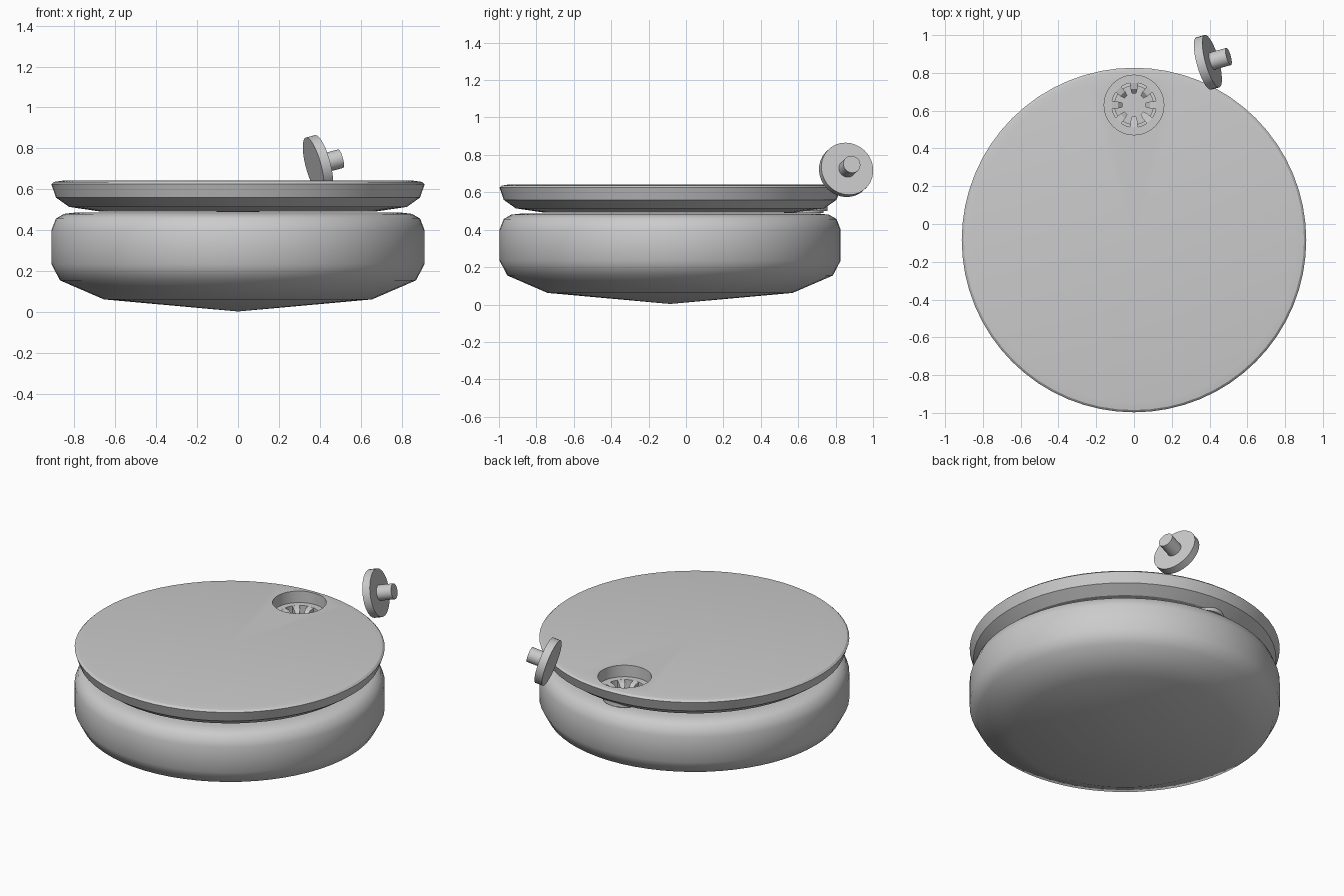
import bpy, bmesh, math
from mathutils import Vector, Matrix

if "Cube" in bpy.data.objects:
    bpy.data.objects.remove(bpy.data.objects["Cube"])

CY = -0.085            # centre of body and lid
HOLE = (0, 0.63)       # centre of the spout hole


def finish(bm, name, loc=(0, 0, 0), angle=30):
    bmesh.ops.recalc_face_normals(bm, faces=bm.faces)
    me = bpy.data.meshes.new(name)
    bm.to_mesh(me)
    bm.free()
    ob = bpy.data.objects.new(name, me)
    bpy.context.collection.objects.link(ob)
    ob.location = loc
    smooth(ob, angle)
    return ob


def smooth(ob, angle):
    bpy.ops.object.select_all(action='DESELECT')
    ob.select_set(True)
    bpy.context.view_layer.objects.active = ob
    bpy.ops.object.shade_smooth_by_angle(angle=math.radians(angle))


def lathe(name, profile, loc, seg=64, angle=30, closed=False):
    """Revolve (radius, z) points about z; radius 0 becomes a pole."""
    bm = bmesh.new()
    vs = [bm.verts.new((r, 0, z)) for r, z in profile]
    pairs = list(zip(vs, vs[1:])) + ([(vs[-1], vs[0])] if closed else [])
    edges = [bm.edges.new(p) for p in pairs]
    bmesh.ops.spin(bm, geom=vs + edges, axis=(0, 0, 1), cent=(0, 0, 0),
                   angle=2 * math.pi, steps=seg, use_merge=True)
    bmesh.ops.remove_doubles(bm, verts=bm.verts, dist=1e-5)
    return finish(bm, name, loc, angle)


# Rounded canister body with a shallow pointed underside
lathe("body", [(0, 0.003), (0.655, 0.062), (0.87, 0.155), (0.912, 0.235),
               (0.912, 0.40), (0.89, 0.457), (0.85, 0.48), (0.80, 0.486),
               (0, 0.486)], (0, CY, 0), angle=60)

# Lid disc
lid = lathe("lid", [(0, 0.491), (0.67, 0.491), (0.825, 0.514), (0.89, 0.56),
                    (0.912, 0.625), (0.90, 0.636), (0.86, 0.642), (0, 0.642)],
            (0, CY, 0), angle=20)

# Stepped spout hole cut through the lid
cutter = lathe("hole_cutter", [(0, 0.4), (0.127, 0.4), (0.127, 0.567),
                               (0.158, 0.567), (0.158, 0.75), (0, 0.75)],
               (*HOLE, 0), seg=48)
cutter.hide_render = True
mod = lid.modifiers.new("spout_hole", 'BOOLEAN')
mod.operation, mod.solver, mod.object = 'DIFFERENCE', 'EXACT', cutter
bpy.context.view_layer.objects.active = lid
bpy.ops.object.modifier_apply(modifier=mod.name)
bpy.data.objects.remove(cutter)
smooth(lid, 20)

# Spout cup: floor and thin wall inside the hole
lathe("spout_floor", [(0, 0.488), (0.105, 0.488), (0.105, 0.505), (0, 0.505)],
      (*HOLE, 0), seg=32)
lathe("spout_wall", [(0.118, 0.50), (0.1275, 0.50), (0.1275, 0.567), (0.118, 0.567)],
      (*HOLE, 0), seg=48, closed=True)

# Eight tapered prongs pointing to the middle of the spout
bm = bmesh.new()
for i in range(8):
    turn = Matrix.Rotation(i * math.pi / 4, 4, 'Z')
    rings = []
    for r, w, z0, z1 in [(0.12, 0.021, 0.50, 0.567), (0.085, 0.018, 0.50, 0.56),
                         (0.06, 0.011, 0.50, 0.535)]:
        rings.append([bm.verts.new(turn @ Vector(p)) for p in
                      [(r, -w, z0), (r, w, z0), (r, w, z1), (r, -w, z1)]])
    for a, b in zip(rings, rings[1:]):
        for k in range(4):
            bm.faces.new((a[k], a[(k + 1) % 4], b[(k + 1) % 4], b[k]))
    bm.faces.new(rings[0])
    bm.faces.new(rings[-1])
finish(bm, "spout_prongs", (*HOLE, 0), angle=20)

# Loose stopper beside the lid: disc and stem, tilted
axis = Vector((0.93, 0.26, 0.25)).normalized()
stopper = lathe("stopper", [(0, -0.024), (0.144, -0.024), (0.144, 0.024),
                            (0.047, 0.024), (0.047, 0.118), (0, 0.118)],
                (0.391, 0.856, 0.72), seg=32)
stopper.rotation_euler = axis.to_track_quat('Z', 'Y').to_euler()
